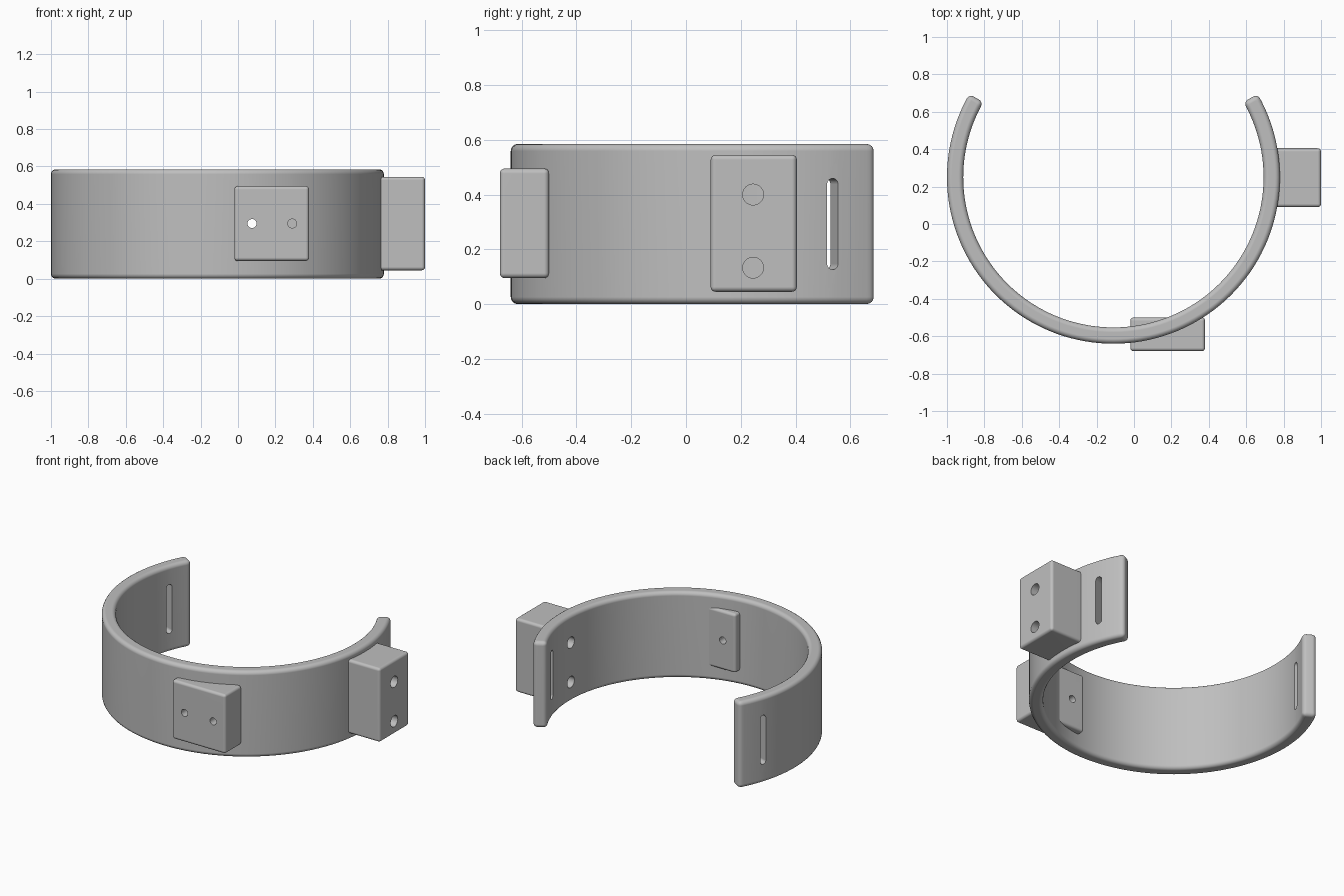
import bpy, bmesh
from math import radians, cos, sin
from mathutils import Matrix, Vector

cube = bpy.data.objects.get("Cube")
if cube:
    bpy.data.objects.remove(cube, do_unlink=True)

grey = bpy.data.materials.new("plain grey")
grey.use_nodes = True
COLOUR = (0.52, 0.52, 0.52, 1)
grey.diffuse_color = COLOUR
grey.node_tree.nodes["Principled BSDF"].inputs["Base Color"].default_value = COLOUR

CX, CY = -0.11, 0.25           # ring centre
R_OUT, R_IN, HEIGHT = 0.89, 0.803, 0.585


def make_object(name, bm):
    bmesh.ops.recalc_face_normals(bm, faces=bm.faces)
    mesh = bpy.data.meshes.new(name)
    bm.to_mesh(mesh)
    bm.free()
    mesh.materials.append(grey)
    obj = bpy.data.objects.new(name, mesh)
    bpy.context.collection.objects.link(obj)
    return obj


def prism(name, outline, height):
    """Extrude a closed plan outline upwards."""
    bm = bmesh.new()
    face = bm.faces.new([bm.verts.new((x, y, 0)) for x, y in outline])
    top = bmesh.ops.extrude_face_region(bm, geom=[face])["geom"]
    bmesh.ops.translate(bm, vec=(0, 0, height),
                        verts=[v for v in top if isinstance(v, bmesh.types.BMVert)])
    return make_object(name, bm)


def box(name, low, high):
    low, high = Vector(low), Vector(high)
    bm = bmesh.new()
    bmesh.ops.create_cube(bm, size=1, matrix=Matrix.Translation((low + high) / 2)
                          @ Matrix.Diagonal((*(high - low), 1)))
    return make_object(name, bm)


def rod(name, start, end, radius):
    """Round cutter between two points."""
    start, end = Vector(start), Vector(end)
    axis = end - start
    bm = bmesh.new()
    bmesh.ops.create_cone(bm, cap_ends=True, segments=32, radius1=radius, radius2=radius,
                          depth=axis.length, matrix=Matrix.Translation((start + end) / 2)
                          @ axis.to_track_quat('Z', 'Y').to_matrix().to_4x4())
    return make_object(name, bm)


def slot_cutter(name, angle, low, high, radius):
    """Upright rounded slot cutter pointing out from the ring centre."""
    outline = []
    for i in range(26):
        a = radians(180 * (i if i < 13 else i - 1) / 12)
        z = high if i < 13 else low
        outline.append((radius * cos(a), z + radius * sin(a)))
    obj = prism(name, outline, 0.3)
    out = Vector((cos(angle), sin(angle), 0))
    side = Vector((-sin(angle), cos(angle), 0))
    frame = Matrix((side, (0, 0, 1), out)).transposed().to_4x4()
    obj.data.transform(Matrix.Translation(Vector((CX, CY, 0)) + out * 0.7) @ frame)
    if frame.determinant() < 0:
        obj.data.flip_normals()
    return obj


def finish(obj, bevel, cutters):
    """Round the edges, cut the holes and smooth the curved faces."""
    bpy.ops.object.select_all(action='DESELECT')
    obj.select_set(True)
    bpy.context.view_layer.objects.active = obj
    mod = obj.modifiers.new("rounding", 'BEVEL')
    mod.width, mod.segments = bevel, 4
    mod.limit_method, mod.angle_limit = 'ANGLE', radians(40)
    for cutter in cutters:
        cut = obj.modifiers.new("cut", 'BOOLEAN')
        cut.operation, cut.solver, cut.object = 'DIFFERENCE', 'EXACT', cutter
    for name in [m.name for m in obj.modifiers]:
        bpy.ops.object.modifier_apply(modifier=name)
    bpy.ops.object.shade_smooth_by_angle(angle=radians(35))
    weighted = obj.modifiers.new("flat faces", 'WEIGHTED_NORMAL')
    weighted.keep_sharp = True


# Open ring, with the gap at the back
STEPS = 96
arc = [radians(150 + 240 * i / STEPS) for i in range(STEPS + 1)]
plan = [(CX + R_OUT * cos(a), CY + R_OUT * sin(a)) for a in arc]
plan += [(CX + R_IN * cos(a), CY + R_IN * sin(a)) for a in reversed(arc)]
ring = prism("open_ring", plan, HEIGHT)

# Mounting blocks
side_block = box("side_block", (0.72, 0.09, 0.045), (1.0, 0.405, 0.545))
front_block = box("front_block", (-0.02, -0.68, 0.095), (0.38, -0.5, 0.495))

# Cutters: strap slots, side holes, front holes
slots = [slot_cutter("slot_cutter", radians(a), 0.147, 0.438, 0.021) for a in (18.7, 161.3)]
side_holes = [rod("side_hole_cutter", (0.6, 0.245, z), (1.1, 0.245, z), 0.038)
              for z in (0.133, 0.4)]
front_holes = [rod("front_hole_cutter", (x, -0.8, 0.295), (x, end, 0.295), 0.024)
               for x, end in ((0.075, -0.4), (0.29, -0.51))]

finish(ring, 0.026, slots + side_holes + front_holes)
finish(side_block, 0.018, side_holes)
finish(front_block, 0.018, front_holes)

for cutter in slots + side_holes + front_holes:
    bpy.data.objects.remove(cutter, do_unlink=True)
